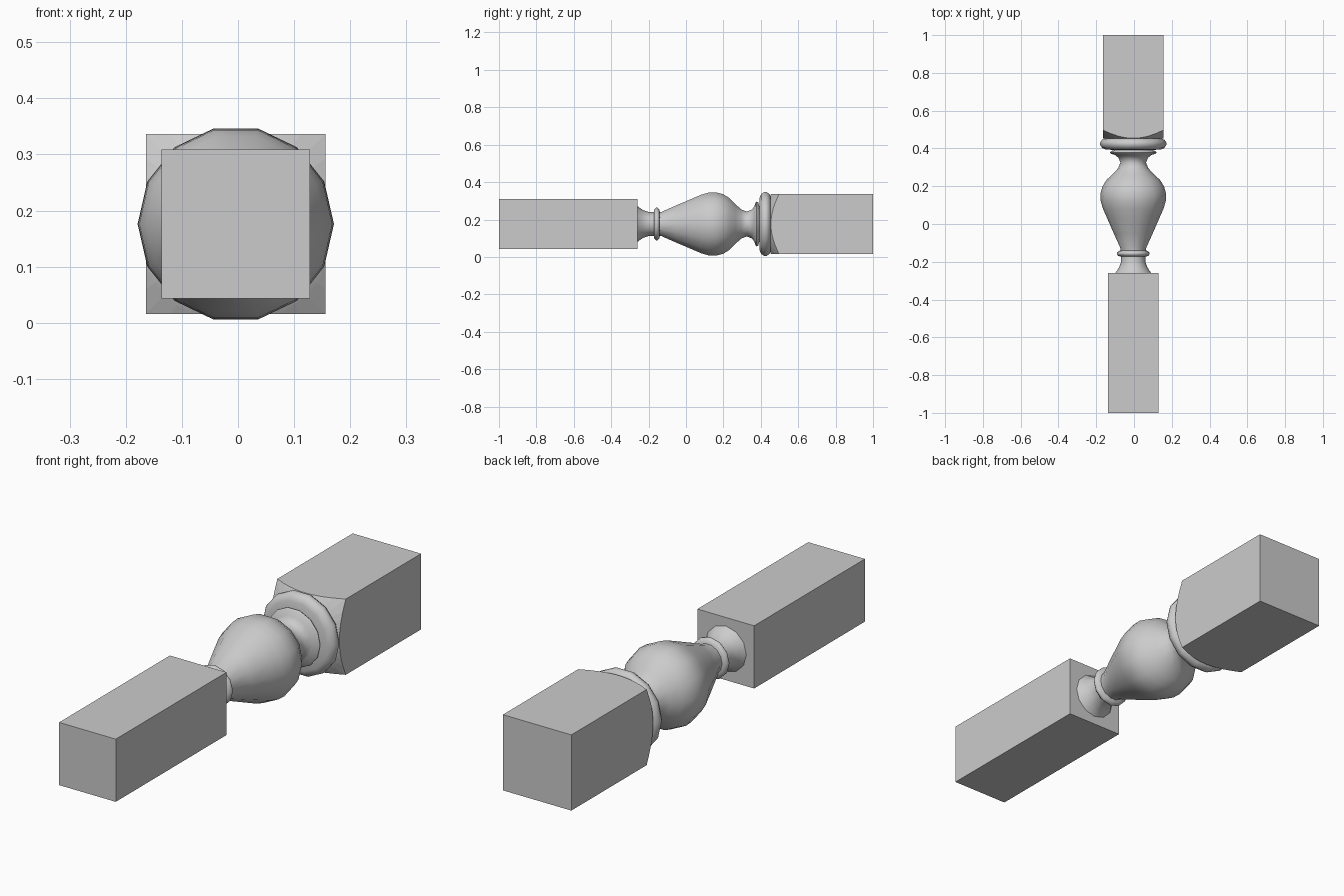
import bpy, bmesh, math

if "Cube" in bpy.data.objects:
    bpy.data.objects.remove(bpy.data.objects["Cube"])

CX, CZ = -0.004, 0.176  # turning axis, running along y


def make(name, bm, angle=None):
    bmesh.ops.recalc_face_normals(bm, faces=bm.faces)
    me = bpy.data.meshes.new(name)
    bm.to_mesh(me)
    bm.free()
    ob = bpy.data.objects.new(name, me)
    bpy.context.collection.objects.link(ob)
    if angle:
        bpy.ops.object.select_all(action='DESELECT')
        ob.select_set(True)
        bpy.context.view_layer.objects.active = ob
        bpy.ops.object.shade_smooth_by_angle(angle=math.radians(angle))
    return ob


def lathe(name, profile, sides, angle=None):
    """Turn (y, radius) points about the axis and cap both ends."""
    bm = bmesh.new()
    rings = []
    for y, r in profile:
        rings.append([bm.verts.new((CX + r * math.cos(2 * math.pi * i / sides), y,
                                    CZ + r * math.sin(2 * math.pi * i / sides)))
                      for i in range(sides)])
    for a, b in zip(rings, rings[1:]):
        for i in range(sides):
            j = (i + 1) % sides
            bm.faces.new((a[i], a[j], b[j], b[i]))
    bm.faces.new(rings[0])
    bm.faces.new(rings[-1])
    return make(name, bm, angle)


def block(name, half, y0, y1):
    bm = bmesh.new()
    bmesh.ops.create_cube(bm, size=1)
    for v in bm.verts:
        v.co = (CX + v.co.x * 2 * half, (y0 + y1) / 2 + v.co.y * (y1 - y0),
                CZ + v.co.z * 2 * half)
    return make(name, bm)


# Square ends
block("lower_square_block", 0.1325, -1, -0.26)
upper = block("upper_square_block", 0.16, 0.452, 1)

# Turned shoulder on the upper block
cutter = lathe("shoulder_cutter", [(0.451, 0.155), (0.465, 0.178), (0.498, 0.228),
                                   (0.52, 0.3), (1.1, 0.3)], 40)
cutter.hide_render = True
cutter.hide_set(True)
mod = upper.modifiers.new("shoulder", 'BOOLEAN')
mod.operation = 'INTERSECT'
mod.object = cutter
mod.solver = 'EXACT'

# Flared foot and neck
lathe("lower_neck", [(-0.262, 0.098), (-0.25, 0.088), (-0.23, 0.075),
                     (-0.20, 0.064), (-0.165, 0.064)], 12, 50)
# Small bead
lathe("lower_bead", [(-0.173, 0.06), (-0.17, 0.078), (-0.16, 0.087), (-0.152, 0.087),
                     (-0.143, 0.078), (-0.139, 0.06)], 12, 60)
# Vase-shaped body and upper cove
lathe("vase_body", [(-0.15, 0.066), (-0.13, 0.067), (-0.05, 0.103), (0.03, 0.138),
                    (0.08, 0.160), (0.12, 0.172), (0.16, 0.174), (0.20, 0.163),
                    (0.235, 0.140), (0.265, 0.108), (0.295, 0.080), (0.325, 0.068),
                    (0.35, 0.078), (0.365, 0.095), (0.372, 0.118), (0.378, 0.124),
                    (0.386, 0.118), (0.392, 0.098), (0.405, 0.095)], 14, 70)
# Large collar ring
lathe("collar_ring", [(0.392, 0.09), (0.394, 0.145), (0.402, 0.165), (0.418, 0.175),
                      (0.432, 0.175), (0.446, 0.165), (0.454, 0.145), (0.456, 0.09)], 14, 60)
